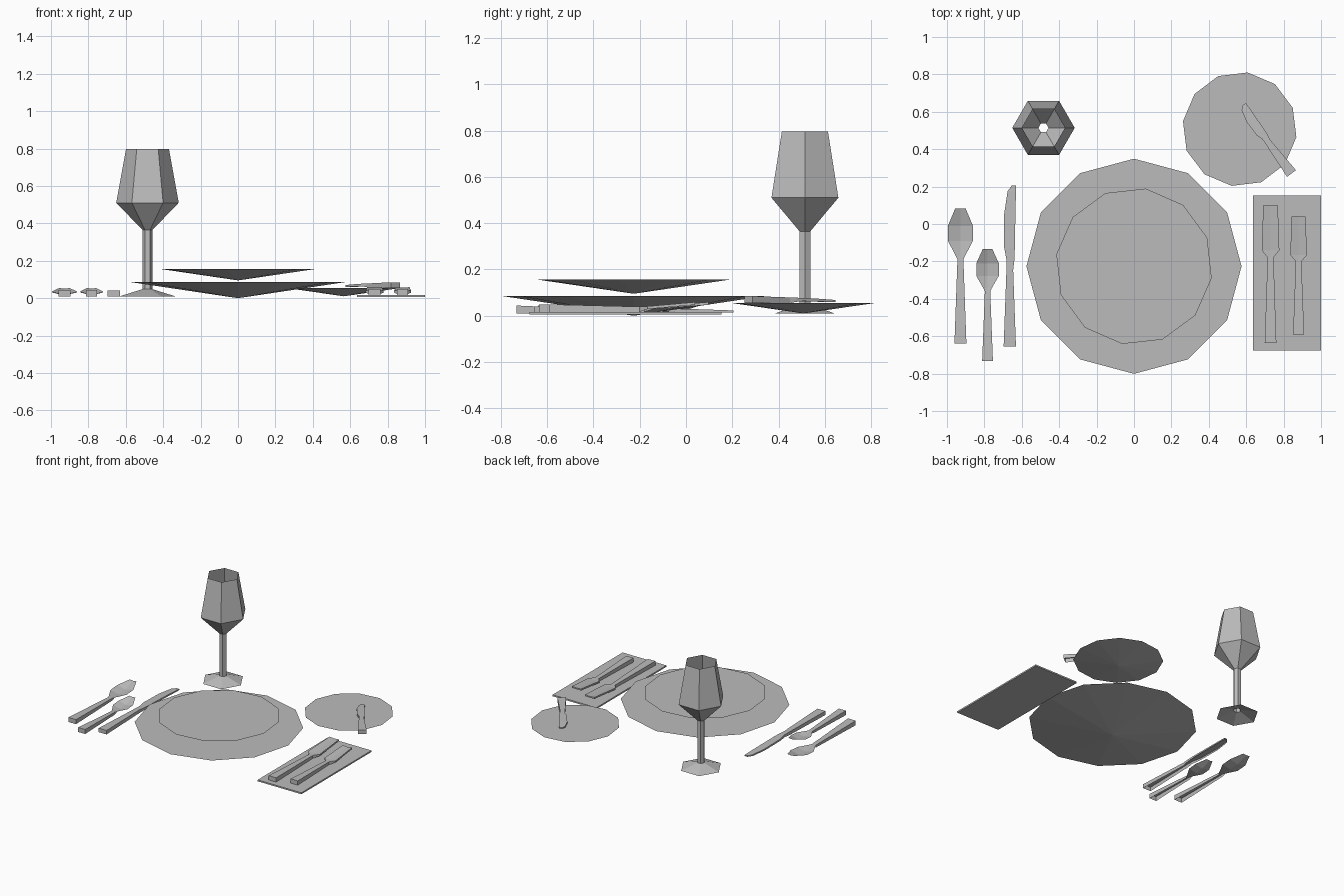
import bpy, bmesh
from math import cos, sin, pi, radians

cube = bpy.data.objects.get("Cube")
if cube:
    bpy.data.objects.remove(cube, do_unlink=True)

GREY = (0.5, 0.5, 0.5, 1)
grey = bpy.data.materials.new("plain grey")
grey.use_nodes = True
grey.diffuse_color = GREY
grey.node_tree.nodes["Principled BSDF"].inputs["Base Color"].default_value = GREY


def finish(name, bm, loc=(0, 0, 0), turn=0, tilt=0):
    bmesh.ops.remove_doubles(bm, verts=bm.verts, dist=0.0002)
    bmesh.ops.recalc_face_normals(bm, faces=bm.faces)
    mesh = bpy.data.meshes.new(name)
    bm.to_mesh(mesh)
    bm.free()
    mesh.materials.append(grey)
    obj = bpy.data.objects.new(name, mesh)
    obj.location = loc
    obj.rotation_euler = (tilt, 0, radians(turn))
    bpy.context.collection.objects.link(obj)
    return obj


def ring(bm, r, z, sides):
    return [bm.verts.new((r * cos(2 * pi * i / sides), r * sin(2 * pi * i / sides), z))
            for i in range(sides)]


def plate(name, loc, r, height, turn=0):
    """Shallow upside-down cone with a flat top."""
    bm = bmesh.new()
    rim = ring(bm, r, height, 12)
    apex = bm.verts.new((0, 0, 0))
    bm.faces.new(rim)
    for i in range(12):
        bm.faces.new((apex, rim[(i + 1) % 12], rim[i]))
    finish(name, bm, loc, turn)


def lathe(name, loc, profile, sides):
    """Open shell turned around z."""
    bm = bmesh.new()
    rings = [ring(bm, r, z, sides) for r, z in profile]
    for a, b in zip(rings, rings[1:]):
        for i in range(sides):
            j = (i + 1) % sides
            bm.faces.new((a[i], a[j], b[j], b[i]))
    finish(name, bm, loc)


def cutlery(name, rows, loc, width=1, length=1, turn=0, tilt=0):
    """Hollow-backed strip; each row is y, left, right, top, sag, wall depth."""
    bm = bmesh.new()
    loops = []
    for y, left, right, top, sag, wall in rows:
        mid = (left + right) / 2
        points = [(left, top - wall), (left, top), (mid, top - sag),
                  (right, top), (right, top - wall)]
        loops.append([bm.verts.new((x * width, y * length, z)) for x, z in points])
    for a, b in zip(loops, loops[1:]):
        for i in range(4):
            bm.faces.new((a[i], a[i + 1], b[i + 1], b[i]))
    bm.faces.new(loops[0])
    if rows[-1][5]:
        bm.faces.new(loops[-1])
    bmesh.ops.dissolve_degenerate(bm, edges=bm.edges, dist=0.0002)
    finish(name, bm, loc, turn, tilt)


# Plates
plate("dinner_plate", (0, -0.226, 0), 0.575, 0.086)
plate("salad_plate", (0, -0.226, 0.095), 0.42, 0.061, -8.7)
plate("bread_plate", (0.565, 0.507, 0.01), 0.306, 0.044, -8)

# Wine glass
lathe("wine_glass", (-0.484, 0.514, 0),
      [(0.148, 0.01), (0.027, 0.048), (0.027, 0.365), (0.167, 0.51), (0.115, 0.797)], 6)

# Napkin
bm = bmesh.new()
bmesh.ops.create_cube(bm, size=1)
bmesh.ops.scale(bm, vec=(0.363, 0.83, 0.011), verts=bm.verts)
finish("napkin", bm, (0.8185, -0.262, 0.0115))

# Spoons, origin at the neck
spoon = [(-0.45, -0.032, 0.032, 0.034, 0, 0.034),
         (0, -0.016, 0.016, 0.018, 0, 0.018),
         (0.02, -0.025, 0.025, 0.018, 0.003, 0),
         (0.1, -0.067, 0.067, 0.02, 0.014, 0),
         (0.18, -0.067, 0.067, 0.026, 0.014, 0),
         (0.273, -0.028, 0.028, 0.044, 0.003, 0)]
cutlery("table_spoon", spoon, (-0.928, -0.19, 0.01))
cutlery("tea_spoon", spoon, (-0.783, -0.36, 0.01), 0.9, 0.83)

# Forks, origin at the neck
fork = [(-0.455, -0.031, 0.031, 0.032, 0, 0.032),
        (0, -0.016, 0.016, 0.022, 0, 0.022),
        (0.04, -0.047, 0.047, 0.024, 0.003, 0.012),
        (0.278, -0.039, 0.039, 0.042, 0.003, 0.012)]
cutlery("dinner_fork", fork, (0.73, -0.18, 0.017))
cutlery("salad_fork", fork, (0.88, -0.2, 0.017), 0.95, 0.86)

# Knives, origin at the handle end
knife = [(0, -0.033, 0.033, 0.03, 0, 0.03),
         (0.41, -0.018, 0.018, 0.024, 0, 0.024),
         (0.46, -0.017, 0.024, 0.023, 0, 0.018),
         (0.53, -0.03, 0.027, 0.022, 0, 0.014),
         (0.71, -0.03, 0.03, 0.018, 0, 0.012),
         (0.83, -0.012, 0.033, 0.014, 0, 0.01),
         (0.862, 0.01, 0.033, 0.012, 0, 0.008)]
cutlery("dinner_knife", knife, (-0.664, -0.656, 0.01))
cutlery("butter_knife", knife, (0.842, 0.27, 0.055), 0.9, 0.52, 36.7)
